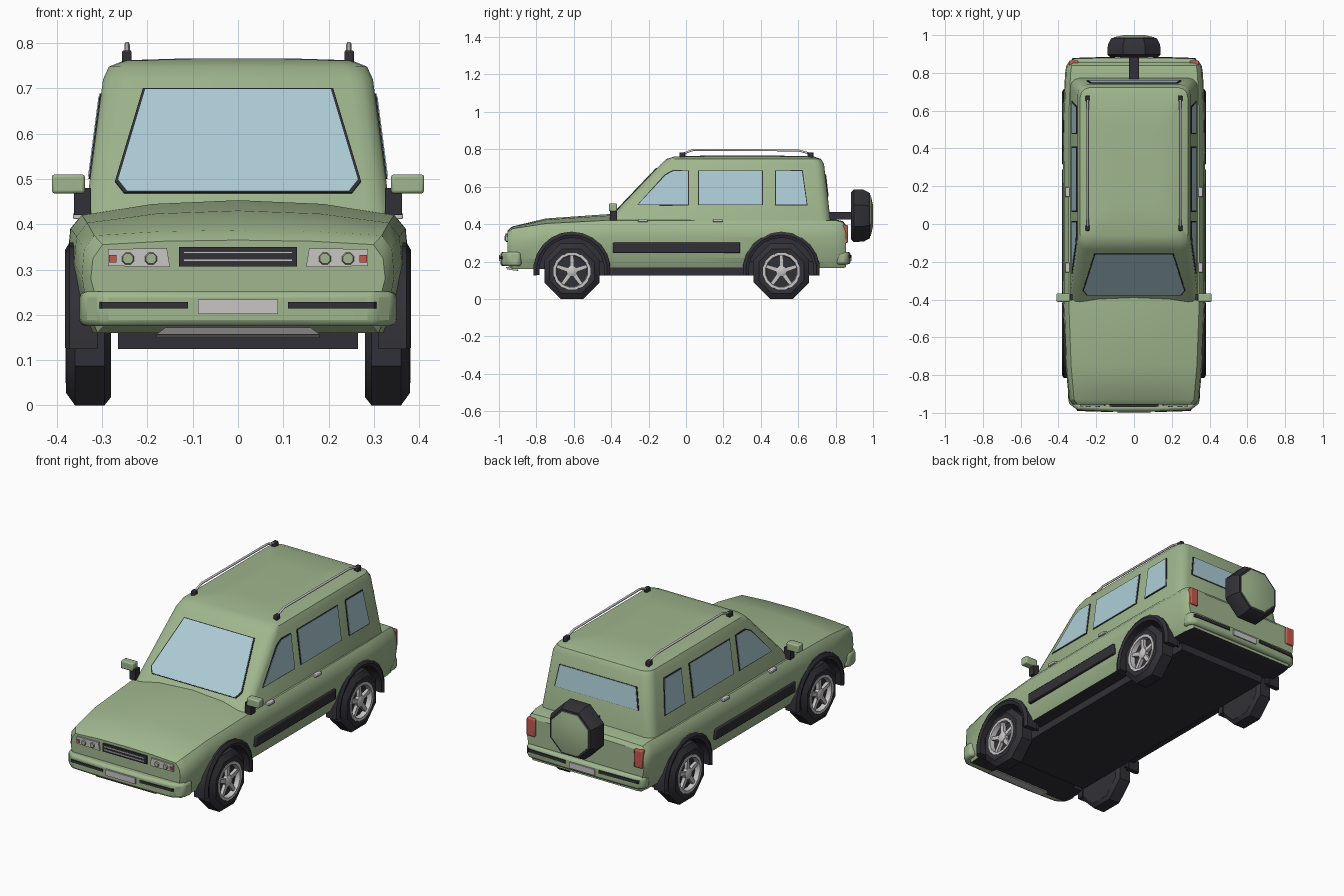
import bpy, bmesh, math
from mathutils import Vector

cube = bpy.data.objects.get("Cube")
if cube:
    bpy.data.objects.remove(cube)


def material(name, rgb):
    m = bpy.data.materials.new(name)
    m.use_nodes = True
    m.diffuse_color = (*rgb, 1)
    m.node_tree.nodes["Principled BSDF"].inputs["Base Color"].default_value = (*rgb, 1)
    return m


GREEN = material("sage green paint", (0.35, 0.47, 0.27))
BLACK = material("black rubber", (0.03, 0.03, 0.038))
GLASS = material("pale blue glass", (0.42, 0.61, 0.68))
SILVER = material("silver metal", (0.58, 0.56, 0.56))
RED = material("red lamp", (0.55, 0.10, 0.08))
parts = []


# ---- helpers ----
def finish(name, bm, *mats):
    bmesh.ops.recalc_face_normals(bm, faces=bm.faces)
    me = bpy.data.meshes.new(name)
    bm.to_mesh(me)
    bm.free()
    ob = bpy.data.objects.new(name, me)
    for m in mats:
        me.materials.append(m)
    bpy.context.collection.objects.link(ob)
    parts.append(ob)
    return ob


def loft(name, rings, *mats, closed=False):
    """Skin a list of equal rings, capping the ends unless closed."""
    bm = bmesh.new()
    loops = [[bm.verts.new(p) for p in ring] for ring in rings]
    n = len(loops[0])
    pairs = list(zip(loops, loops[1:]))
    if closed:
        pairs.append((loops[-1], loops[0]))
    else:
        bm.faces.new(loops[0])
        bm.faces.new(loops[-1])
    for a, b in pairs:
        for i in range(n):
            j = (i + 1) % n
            bm.faces.new((a[i], a[j], b[j], b[i]))
    return finish(name, bm, *mats)


def prism(name, pts, vec, mat):
    v = Vector(vec)
    return loft(name, [pts, [Vector(p) + v for p in pts]], mat)


def bevel(ob, width, segments=2):
    m = ob.modifiers.new("soft edges", "BEVEL")
    m.width, m.segments, m.limit_method = width, segments, "ANGLE"
    return ob


def box(name, lo, hi, mat, soft=0):
    (a, b, c), (d, e, f) = lo, hi
    ob = prism(name, [(a, b, c), (d, b, c), (d, e, c), (a, e, c)], (0, 0, f - c), mat)
    return bevel(ob, soft) if soft else ob


def side_box(name, s, lo, hi, mat, soft=0):
    return box(name, (s * lo[0], *lo[1:]), (s * hi[0], *hi[1:]), mat, soft)


def lathe(name, profile, centre, axis, mat, n=8, s=1, closed=False):
    """Revolve (distance along axis, radius) points."""
    rings = []
    for a, r in profile:
        ring = []
        for i in range(n):
            t = 2 * math.pi * (i + 0.5) / n
            u, w = r * math.sin(t), r * math.cos(t)
            ring.append(Vector((s * a, u, w) if axis == "x" else (u, a, w)) + Vector(centre))
        rings.append(ring)
    return loft(name, rings, mat, closed=closed)


def window(name, pts, normal):
    """Dark gasket with a slightly smaller pane over it."""
    pts = [Vector(p) for p in pts]
    mid = sum(pts, Vector()) / len(pts)
    nrm = Vector(normal).normalized()
    rim = [p + (p - mid).normalized() * 0.007 - nrm * 0.003 for p in pts]
    prism(name + "_gasket", rim, nrm * 0.006, BLACK)
    prism(name, [p - nrm * 0.003 for p in pts], nrm * 0.008, GLASS)


# ---- lower body: sections along the length ----
def section(y, w, zs, zc, zb):
    half = [(0.90 * w, zb), (0.965 * w, zb + 0.055), (w, max(zb + 0.1, zs - 0.09)),
            (0.985 * w, zs - 0.03), (0.92 * w, zs), (0.5 * w, zs + 0.75 * (zc - zs))]
    ring = half + [(0, zc)] + [(-x, z) for x, z in reversed(half)]
    return [(x, y, z) for x, z in ring]


stations = [(-0.955, 0.325, 0.355, 0.365, 0.18), (-0.93, 0.345, 0.375, 0.387, 0.16),
            (-0.75, 0.362, 0.403, 0.43, 0.16), (-0.42, 0.375, 0.42, 0.453, 0.165),
            (0.0, 0.376, 0.42, 0.45, 0.165), (0.6, 0.374, 0.42, 0.43, 0.165),
            (0.8, 0.365, 0.42, 0.425, 0.165), (0.84, 0.358, 0.41, 0.415, 0.165),
            (0.855, 0.348, 0.39, 0.395, 0.17)]
body = loft("lower_body", [section(*s) for s in stations], GREEN, BLACK)

# wheel wells cut out of the body
AXLES = {"front": -0.61, "rear": 0.51}
WHEEL_Z = 0.148
for y in AXLES.values():
    for s in (1, -1):
        cutter = lathe("well_cutter", [(0.25, 0.18), (0.5, 0.18)], (0, y, WHEEL_Z), "x", BLACK, 24, s)
        cutter.hide_render = True
        cut = body.modifiers.new("wheel well", "BOOLEAN")
        cut.operation, cut.solver, cut.object = "DIFFERENCE", "EXACT", cutter
        cut.material_mode = "TRANSFER"
        bpy.context.view_layer.objects.active = body
        bpy.ops.object.modifier_apply(modifier=cut.name)
        parts.remove(cutter)
        bpy.data.objects.remove(cutter)
for f in body.data.polygons:
    if f.normal.z < -0.9 and f.center.z < 0.2:
        f.material_index = 1

# ---- cabin: rounded plan outlines stacked by height ----
def outline(z, hx, yf, yb, r):
    ring = []
    for cx, cy, start in ((hx - r, yb - r, 0), (r - hx, yb - r, 90), (r - hx, yf + r, 180), (hx - r, yf + r, 270)):
        for k in range(4):
            t = math.radians(start + 30 * k)
            ring.append((cx + r * math.cos(t), cy + r * math.sin(t), z))
    return ring


loft("cabin", [outline(0.40, 0.34, -0.44, 0.775, 0.05), outline(0.72, 0.298, -0.135, 0.738, 0.05),
               outline(0.748, 0.285, -0.105, 0.722, 0.05), outline(0.762, 0.25, -0.06, 0.68, 0.05),
               outline(0.766, 0.12, 0.1, 0.5, 0.05)], GREEN)


def cabin_x(z): return 0.34 - 0.131 * (z - 0.40)
def front_y(z): return -0.44 + 0.953 * (z - 0.40)
def back_y(z): return 0.775 - 0.116 * (z - 0.40)


panes = {"front_window": [(-0.255, 0.505), (-0.11, 0.66), (-0.07, 0.682), (0.01, 0.682), (0.01, 0.505)],
         "middle_window": [(0.07, 0.505), (0.07, 0.682), (0.405, 0.682), (0.405, 0.505)],
         "quarter_window": [(0.48, 0.505), (0.48, 0.682), (0.62, 0.682), (0.645, 0.505)]}
for s, side in ((1, "left"), (-1, "right")):
    for name, pts in panes.items():
        window(f"{side}_{name}", [(s * cabin_x(z), y, z) for y, z in pts], (s, 0, 0.131))
screen = [(0.245, 0.47), (0.265, 0.495), (0.205, 0.695)]
screen += [(-x, z) for x, z in reversed(screen)]
window("windscreen", [(x, front_y(z), z) for x, z in screen], (0, -1, 0.953))
rear = [(0.245, 0.55), (0.225, 0.665), (-0.225, 0.665), (-0.245, 0.55)]
window("rear_window", [(x, back_y(z), z) for x, z in rear], (0, 1, 0.116))

# ---- underbody, bumpers and number plates ----
box("underbody", (-0.265, -0.72, 0.125), (0.265, 0.7, 0.2), BLACK)
front_plan = [(0.33, -0.88), (0.352, -0.89), (0.345, -0.95), (0.30, -0.985), (0.12, -0.992)]
rear_plan = [(0.33, 0.80), (0.352, 0.81), (0.35, 0.855), (0.32, 0.875), (0.12, 0.88)]
for end, plan, zlo in (("front", front_plan, 0.175), ("rear", rear_plan, 0.185)):
    full = plan + [(-x, y) for x, y in reversed(plan)]
    bevel(prism(end + "_bumper", [(x, y, zlo) for x, y in full], (0, 0, 0.252 - zlo), GREEN), 0.014)
box("front_plate", (-0.088, -1.0, 0.202), (0.088, -0.985, 0.234), SILVER)
box("rear_plate", (-0.075, 0.87, 0.202), (0.075, 0.886, 0.234), SILVER)
prism("skid_plate", [(-0.18, -0.955, 0.157), (0.18, -0.955, 0.157), (0.16, -0.965, 0.172), (-0.16, -0.965, 0.172)],
      (0, 0.06, -0.008), SILVER)

# ---- nose ----
box("grille", (-0.13, -0.965, 0.307), (0.13, -0.94, 0.35), BLACK)
for z in (0.318, 0.335):
    box("grille_bar", (-0.12, -0.969, z), (0.12, -0.96, z + 0.005), SILVER)

for s, side in ((1, "left"), (-1, "right")):
    def name(part): return f"{side}_{part}"

    # lamps
    lamp = [(0.15, 0.305), (0.157, 0.347), (0.287, 0.345), (0.287, 0.308)]
    prism(name("headlight"), [(s * x, -0.945, z) for x, z in lamp], (0, -0.018, 0), SILVER)
    for x in (0.192, 0.243):
        lathe(name("headlight_lens"), [(-0.97, 0.012), (-0.955, 0.017)], (s * x, 0, 0.324), "y", GREEN)
    side_box(name("indicator"), s, (0.268, -0.967, 0.315), (0.285, -0.95, 0.332), RED)
    side_box(name("tail_light"), s, (0.295, 0.835, 0.30), (0.344, 0.866, 0.395), RED, 0.005)
    # bumper strips
    strip = [(0.11, -0.985), (0.11, -0.996), (0.30, -0.99), (0.31, -0.97)]
    prism(name("front_bumper_strip"), [(s * x, y, 0.214) for x, y in strip], (0, 0, 0.014), BLACK)
    strip = [(0.10, 0.87), (0.10, 0.886), (0.325, 0.879), (0.335, 0.86)]
    prism(name("rear_bumper_strip"), [(s * x, y, 0.22) for x, y in strip], (0, 0, 0.016), BLACK)
    # side trim and handles
    side_box(name("rubbing_strip"), s, (0.35, -0.39, 0.245), (0.382, 0.29, 0.302), BLACK, 0.006)
    for y in (-0.23, 0.17):
        side_box(name("door_handle"), s, (0.34, y - 0.026, 0.411), (0.364, y + 0.026, 0.425), SILVER, 0.003)
    # mirror
    side_box(name("mirror_stalk"), s, (0.325, -0.405, 0.42), (0.362, -0.37, 0.48), BLACK)
    side_box(name("mirror"), s, (0.338, -0.412, 0.468), (0.411, -0.368, 0.51), GREEN, 0.006)
    # roof rail
    cu = bpy.data.curves.new(name("roof_rail"), "CURVE")
    cu.dimensions, cu.bevel_depth, cu.bevel_resolution, cu.use_fill_caps = "3D", 0.006, 1, True
    path = [(-0.02, 0.775), (0.04, 0.797), (0.6, 0.794), (0.67, 0.775)]
    sp = cu.splines.new("POLY")
    sp.points.add(len(path) - 1)
    for p, (y, z) in zip(sp.points, path):
        p.co = (s * 0.245, y, z, 1)
    cu.materials.append(SILVER)
    rail = bpy.data.objects.new(name("roof_rail"), cu)
    bpy.context.collection.objects.link(rail)
    for y in (-0.02, 0.665):
        side_box(name("rail_foot"), s, (0.235, y - 0.016, 0.745), (0.256, y + 0.016, 0.784), BLACK, 0.004)

    for axle, y in AXLES.items():
        hub = (0, y, WHEEL_Z)
        tag = f"{axle}_{side}_"
        # arch flare with a mudflap behind the wheel
        arc = []
        for k in range(13):
            t = math.radians(-8 + 196 * k / 12)
            arc.append([(s * x, y + r * math.cos(t), WHEEL_Z + 0.005 + r * math.sin(t))
                        for x, r in ((0.31, 0.174), (0.376, 0.174), (0.382, 0.19), (0.372, 0.207), (0.31, 0.207))])
        loft(tag + "arch_flare", arc, BLACK)
        side_box(tag + "mudflap", s, (0.29, y + 0.185, 0.13), (0.355, y + 0.197, 0.2), BLACK)
        # wheel
        lathe(tag + "tyre", [(0.28, 0.14), (0.295, 0.16), (0.36, 0.16), (0.38, 0.13), (0.377, 0.1), (0.355, 0.095)],
              hub, "x", BLACK, 8, s)
        lathe(tag + "rim", [(0.355, 0.1), (0.381, 0.1), (0.381, 0.086), (0.355, 0.082)], hub, "x", SILVER, 16, s, True)
        lathe(tag + "hub", [(0.35, 0.03), (0.374, 0.03), (0.38, 0.018)], hub, "x", SILVER, 10, s)
        for k in range(5):
            t = 2 * math.pi * k / 5 + math.pi / 2
            out, across = Vector((0, math.cos(t), math.sin(t))), Vector((0, -math.sin(t), math.cos(t)))
            base = Vector(hub) + Vector((s * 0.352, 0, 0))
            quad = [base + out * a + across * b for a, b in ((0.015, 0.012), (0.088, 0.009), (0.088, -0.009), (0.015, -0.012))]
            prism(tag + "spoke", quad, (s * 0.02, 0, 0), SILVER)

# ---- spare wheel ----
SPARE = (0, 0, 0.445)
box("spare_bracket", (-0.026, 0.75, 0.425), (0.026, 0.9, 0.465), BLACK)
lathe("spare_tyre", [(0.882, 0.135), (0.897, 0.152), (0.95, 0.15), (0.984, 0.13)], SPARE, "y", BLACK)
lathe("spare_cover", [(0.975, 0.12), (0.988, 0.118), (1.0, 0.06)], SPARE, "y", GREEN)

# ---- smooth shading with sharp edges kept ----
bpy.ops.object.select_all(action="DESELECT")
for ob in parts:
    ob.select_set(True)
bpy.context.view_layer.objects.active = body
bpy.ops.object.shade_smooth_by_angle(angle=math.radians(35))
